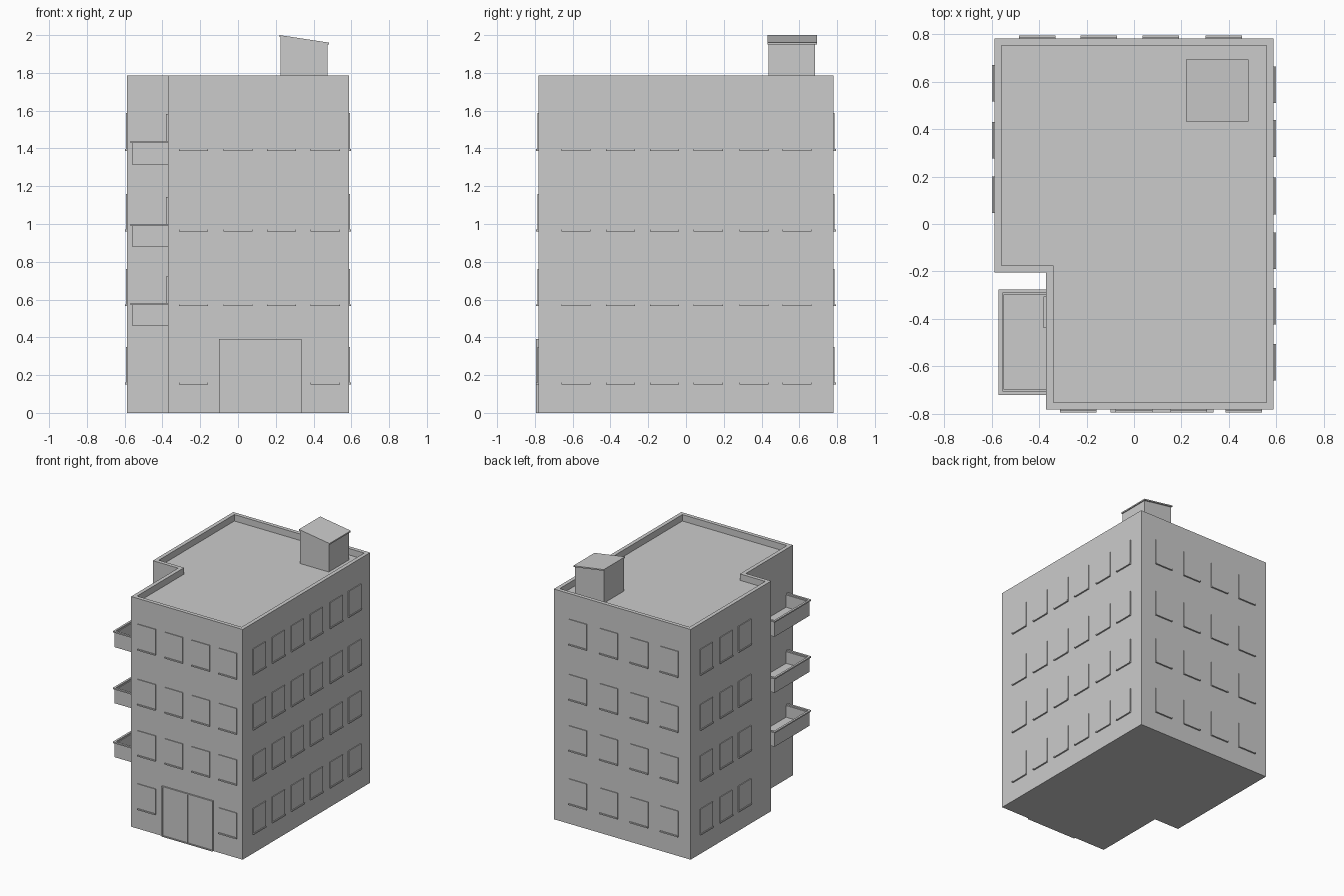
import bpy, bmesh

if "Cube" in bpy.data.objects:
    bpy.data.objects.remove(bpy.data.objects["Cube"])

HX, Y0, Y1 = 0.587, -0.781, 0.781      # main wall planes
NX, NY = -0.37, -0.205                 # notch corner
TOP, ROOF, PAR = 1.785, 1.735, 0.03


def finish(name, bm):
    bmesh.ops.recalc_face_normals(bm, faces=bm.faces)
    me = bpy.data.meshes.new(name)
    bm.to_mesh(me)
    bm.free()
    ob = bpy.data.objects.new(name, me)
    bpy.context.collection.objects.link(ob)
    return ob


def add_box(bm, x0, x1, y0, y1, z0, z1):
    v = bmesh.ops.create_cube(bm, size=1)["verts"]
    for p in v:
        p.co = (x1 if p.co.x > 0 else x0, y1 if p.co.y > 0 else y0, z1 if p.co.z > 0 else z0)
    return v


def boxes(name, dims):
    bm = bmesh.new()
    for d in dims:
        add_box(bm, *d)
    return finish(name, bm)


def outline(t):
    # L-shaped footprint, moved inward by t
    return [(NX + t, Y0 + t), (HX - t, Y0 + t), (HX - t, Y1 - t),
            (-HX + t, Y1 - t), (-HX + t, NY + t), (NX + t, NY + t)]


# Building shell with parapet and sunken roof deck
bm = bmesh.new()
rings = [[bm.verts.new((x, y, z)) for x, y in outline(t)]
         for t, z in ((0, 0), (0, TOP), (PAR, TOP), (PAR, ROOF))]
for a, b in zip(rings, rings[1:]):
    for i in range(6):
        j = (i + 1) % 6
        bm.faces.new((a[i], a[j], b[j], b[i]))
bm.faces.new(rings[0][::-1])
bm.faces.new(rings[-1])
finish("building_shell", bm)

# Windows: thin panel plus projecting sill
FLOORS = [(0.15, 0.35), (0.565, 0.762), (0.96, 1.16), (1.387, 1.588)]
W, PANEL, SILL, IN = 0.077, 0.006, 0.012, 0.01


def window(side, c, z0, z1):
    out = []
    for d, a, b in ((PANEL, z0, z1), (SILL, z0, z0 + 0.01)):
        if side == "front":
            out.append((c - W, c + W, Y0 - d, Y0 + IN, a, b))
        elif side == "back":
            out.append((c - W, c + W, Y1 - IN, Y1 + d, a, b))
        elif side == "right":
            out.append((HX - IN, HX + d, c - W, c + W, a, b))
        else:
            out.append((-HX - d, -HX + IN, c - W, c + W, a, b))
    return out


COLUMNS = {
    "front": [-0.235, 0.0, 0.23, 0.462],
    "back": [-0.407, -0.148, 0.113, 0.378],
    "right": [-0.583, -0.347, -0.113, 0.118, 0.36, 0.587],
    "left": [0.123, 0.353, 0.592],
}
for side, cols in COLUMNS.items():
    dims = []
    for f, (z0, z1) in enumerate(FLOORS):
        for i, c in enumerate(cols):
            if side == "front" and f == 0 and i in (1, 2):
                continue               # space for the entrance
            dims += window(side, c, z0, z1)
    boxes(side + "_windows", dims)

# Entrance: frame bars and two leaves
yf, yb = Y0 - 0.012, Y0 + IN
boxes("entrance_frame", [(-0.1, -0.093, yf, yb, 0, 0.39), (0.328, 0.335, yf, yb, 0, 0.39),
                         (0.114, 0.121, yf, yb, 0, 0.383), (-0.093, 0.328, yf, yb, 0.383, 0.39),
                         (-0.093, 0.328, yf, yb, 0, 0.008)])
boxes("entrance_doors", [(-0.093, 0.114, Y0 - 0.005, yb, 0.008, 0.383),
                         (0.121, 0.328, Y0 - 0.005, yb, 0.008, 0.383)])


def u_wall(xo, xi, ya, yb, t, z0, z1):
    # three-sided wall open toward the building
    return [(xo, xi, ya, yb, z0, z1), (xi, NX, ya, ya + t, z0, z1), (xi, NX, yb - t, yb, z0, z1)]


# Balconies with parapet, cap and door
for n, (z0, z1, zd) in enumerate([(0.462, 0.582, 0.722), (0.88, 1.0, 1.142), (1.315, 1.44, 1.582)], 1):
    boxes(f"balcony_{n}", [(-0.562, NX, -0.712, -0.283, z0, z0 + 0.02)]
          + u_wall(-0.562, -0.548, -0.712, -0.283, 0.014, z0 + 0.02, z1 - 0.01))
    boxes(f"balcony_cap_{n}", u_wall(-0.57, -0.554, -0.72, -0.275, 0.016, z1 - 0.01, z1))
    boxes(f"balcony_door_{n}", [(NX - 0.012, NX + IN, -0.437, -0.305, z0 + 0.02, zd)])


# Rooftop stair house with sloping roof slab
def sloped(name, x0, x1, y0, y1, base, za, zb, thick=None):
    bm = bmesh.new()
    for p in add_box(bm, x0, x1, y0, y1, 0, 1):
        top = za if p.co.x == min(q.co.x for q in bm.verts) else zb
        p.co.z = top if p.co.z > 0.5 else (top - thick if thick else base)
    return finish(name, bm)


sloped("stair_house", 0.225, 0.473, 0.437, 0.683, ROOF, 1.992, 1.952)
sloped("stair_house_roof", 0.22, 0.482, 0.432, 0.693, ROOF, 2.0, 1.96, 0.01)
